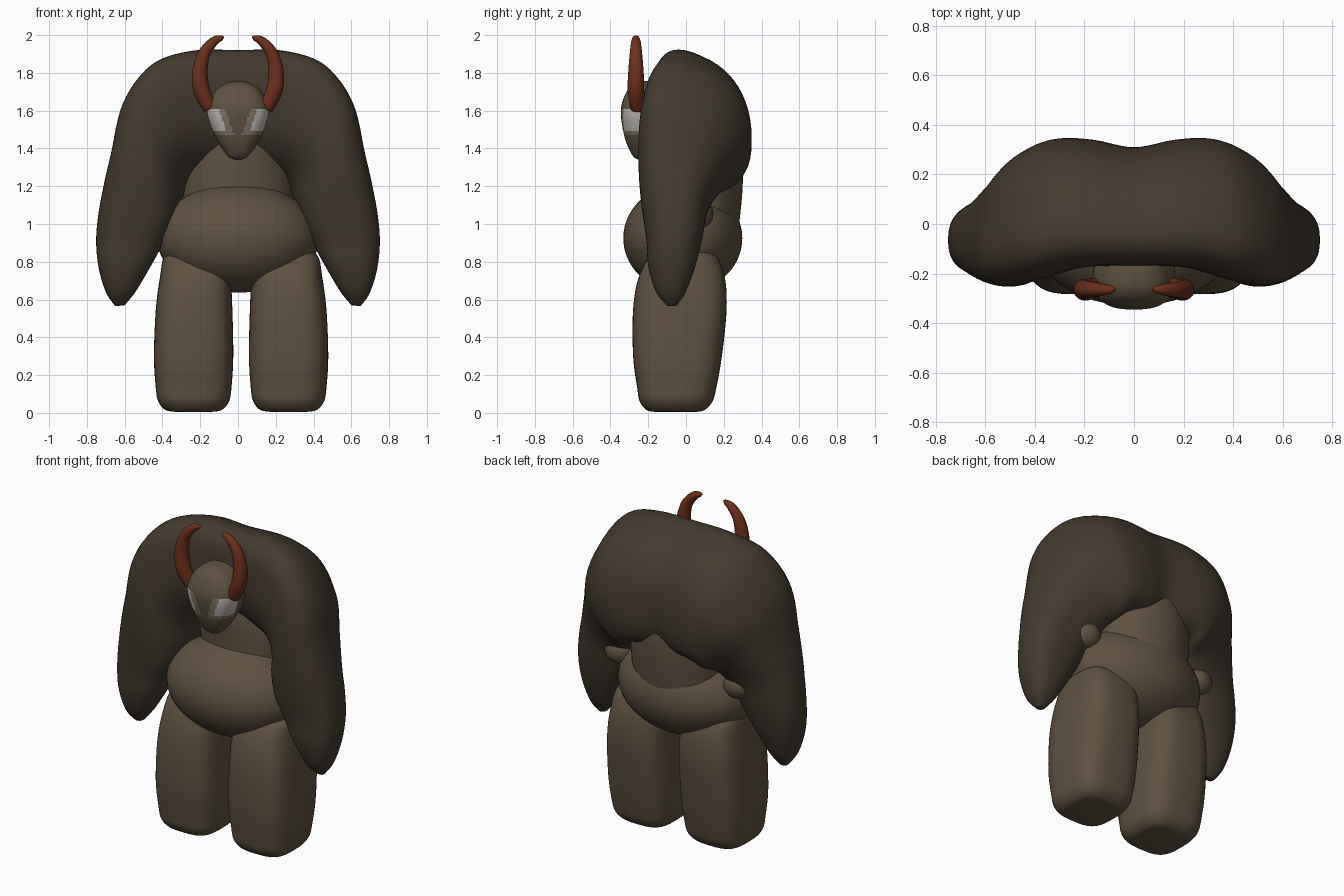
import bpy, bmesh, math
from mathutils import Vector

if "Cube" in bpy.data.objects:
    bpy.data.objects.remove(bpy.data.objects["Cube"])


def material(name, r, g, b):
    m = bpy.data.materials.new(name)
    m.diffuse_color = (r, g, b, 1)
    m.use_nodes = True
    m.node_tree.nodes["Principled BSDF"].inputs["Base Color"].default_value = m.diffuse_color
    return m


FUR = material("dark_fur", .056, .042, .028)
SKIN = material("brown_hide", .112, .083, .052)
HORN = material("red_horn", .15, .029, .011)
PALE = material("pale_eye", .50, .48, .45)
DIM = material("dim_eye", .20, .17, .13)


def catmull(pts, steps):
    """Smoothly interpolate a list of equal-length tuples."""
    out = []
    for i in range(len(pts) - 1):
        p0, p1 = pts[max(i - 1, 0)], pts[i]
        p2, p3 = pts[i + 1], pts[min(i + 2, len(pts) - 1)]
        for s in range(steps):
            t = s / steps
            out.append([.5 * (2 * b + (c - a) * t + (2 * a - 5 * b + 4 * c - d) * t * t
                              + (3 * b - a - 3 * c + d) * t ** 3)
                        for a, b, c, d in zip(p0, p1, p2, p3)])
    out.append(list(pts[-1]))
    return out


def make_object(name, bm, mat):
    bmesh.ops.recalc_face_normals(bm, faces=bm.faces)
    for f in bm.faces:
        f.smooth = True
    me = bpy.data.meshes.new(name)
    bm.to_mesh(me)
    bm.free()
    me.materials.append(mat)
    ob = bpy.data.objects.new(name, me)
    bpy.context.collection.objects.link(ob)
    return ob


def loft_rings(name, rings, mat):
    bm = bmesh.new()
    loops = [[bm.verts.new(p) for p in ring] for ring in rings]
    n = len(loops[0])
    for a, b in zip(loops, loops[1:]):
        for i in range(n):
            bm.faces.new((a[i], a[(i + 1) % n], b[(i + 1) % n], b[i]))
    bm.faces.new(loops[0])
    bm.faces.new(loops[-1])
    return make_object(name, bm, mat)


def loft(name, stations, mat, power=2.4, steps=6, n=48, shear=0):
    """Station: outer x, z, inner x, z, front y, back y (superellipse section).
    Shear lifts the front and lowers the back of the high sections."""
    rings = []
    for ax, az, bx, bz, y0, y1 in catmull(stations, steps):
        mid = Vector(((ax + bx) / 2, (y0 + y1) / 2, (az + bz) / 2))
        u = Vector(((ax - bx) / 2, 0, (az - bz) / 2))
        v = Vector((0, (y1 - y0) / 2, 0))
        k_s = shear * min(max((az - 1.1) / .6, 0), 1)
        v -= u * k_s * .91
        u *= 1 - .26 * k_s
        e = 2 / power
        ring = []
        for k in range(n):
            c, s = math.cos(math.tau * k / n), math.sin(math.tau * k / n)
            ring.append(mid + u * math.copysign(abs(c) ** e, c)
                        + v * math.copysign(abs(s) ** e, s))
        rings.append(ring)
    return loft_rings(name, rings, mat)


def upright(name, rows, mat, cx=0, **kw):
    """Vertical loft, rows: z, x0, x1, front y, back y."""
    return loft(name, [(cx + x1, z, cx + x0, z, y0, y1) for z, x0, x1, y0, y1 in rows], mat, **kw)


def ball(name, loc, scale, mat):
    bm = bmesh.new()
    bmesh.ops.create_uvsphere(bm, u_segments=48, v_segments=28, radius=1)
    for v in bm.verts:
        v.co = Vector(a * b for a, b in zip(v.co, scale)) + Vector(loc)
    return make_object(name, bm, mat)


# Fur mantle: one arch from sleeve tip over the shoulders to the other tip
half = [(0, 1.92, 0, 1.26, -.17, .31),
        (.25, 1.915, .12, 1.24, -.175, .34),
        (.46, 1.84, .22, 1.22, -.22, .345),
        (.61, 1.64, .27, 1.17, -.25, .30),
        (.675, 1.38, .295, 1.12, -.25, .20),
        (.72, 1.17, .335, 1.02, -.235, .12),
        (.75, .95, .40, .89, -.21, .085),
        (.74, .78, .46, .78, -.20, .05),
        (.70, .64, .54, .645, -.16, .0),
        (.65, .565, .60, .57, -.10, -.05)]
other = [(-a, b, -c, d, e, f) for a, b, c, d, e, f in reversed(half[1:])]
loft("fur_mantle", other + half, FUR, power=2.5, shear=.36)

# Torso and belly
upright("torso", [(.90, -.27, .27, -.12, .27), (1.2, -.29, .29, -.125, .30),
                  (1.38, -.24, .24, -.13, .285), (1.55, -.12, .12, -.10, .18)], SKIN, power=1.9)
ball("belly", (0, -.017, .925), (.43, .315, .288), SKIN)

# Legs: boxy rounded columns
leg = [(.006, -.10, .10, -.17, .06), (.016, -.15, .15, -.21, .10),
       (.06, -.187, .187, -.245, .14), (.13, -.20, .20, -.258, .16),
       (.30, -.21, .21, -.28, .19), (.55, -.205, .20, -.28, .215),
       (.72, -.195, .178, -.25, .205), (.83, -.17, .155, -.19, .16),
       (.87, -.09, .09, -.10, .08)]
upright("right_leg", leg, SKIN, cx=.268, power=3.2)
upright("left_leg", [(z, -b, -a, c, d) for z, a, b, c, d in leg], SKIN, cx=-.235, power=3.2)

# Egg-shaped head with pale eye patches
head = upright("head", [(1.34, -.015, .015, -.25, -.22), (1.365, -.06, .06, -.285, -.17),
                        (1.46, -.12, .12, -.325, -.10), (1.60, -.165, .165, -.345, -.07),
                        (1.70, -.125, .125, -.315, -.08), (1.745, -.065, .065, -.27, -.12),
                        (1.758, -.01, .01, -.21, -.18)], SKIN, steps=12, n=96, power=2.7)
head.data.materials.append(PALE)
head.data.materials.append(DIM)
for p in head.data.polygons:
    x, y, z = abs(p.center.x), p.center.y, p.center.z
    if y < -.22 and 1.47 < z < 1.61 and x > .02:
        inner = .035 + .35 * (z - 1.47)
        if x > inner + .02 and z > 1.49:
            p.material_index = 1
        elif x > inner - .015:
            p.material_index = 2

for side, label in ((-1, "left"), (1, "right")):
    # Curved horns
    path = catmull([(.145, -.255, 1.61, .038), (.19, -.265, 1.70, .044),
                    (.202, -.265, 1.80, .041), (.18, -.265, 1.90, .033),
                    (.13, -.265, 1.965, .025), (.09, -.265, 1.985, .015),
                    (.074, -.265, 1.99, .003)], 6)
    rings = []
    for i, (x, y, z, r) in enumerate(path):
        a, b = path[max(i - 1, 0)], path[min(i + 1, len(path) - 1)]
        t = Vector((b[0] - a[0], 0, b[2] - a[2])).normalized()
        nrm = Vector((t.z, 0, -t.x))
        ring = []
        for k in range(20):
            w = math.tau * k / 20
            q = Vector((x, y, z)) + nrm * r * math.cos(w) + Vector((0, r * math.sin(w), 0))
            ring.append((q.x * side, q.y, q.z))
        rings.append(ring)
    loft_rings(label + "_horn", rings, HORN)
    # Arm stub between belly and sleeve
    ball(label + "_arm_stub", (side * .41, .065, 1.055), (.09, .08, .08), SKIN)
